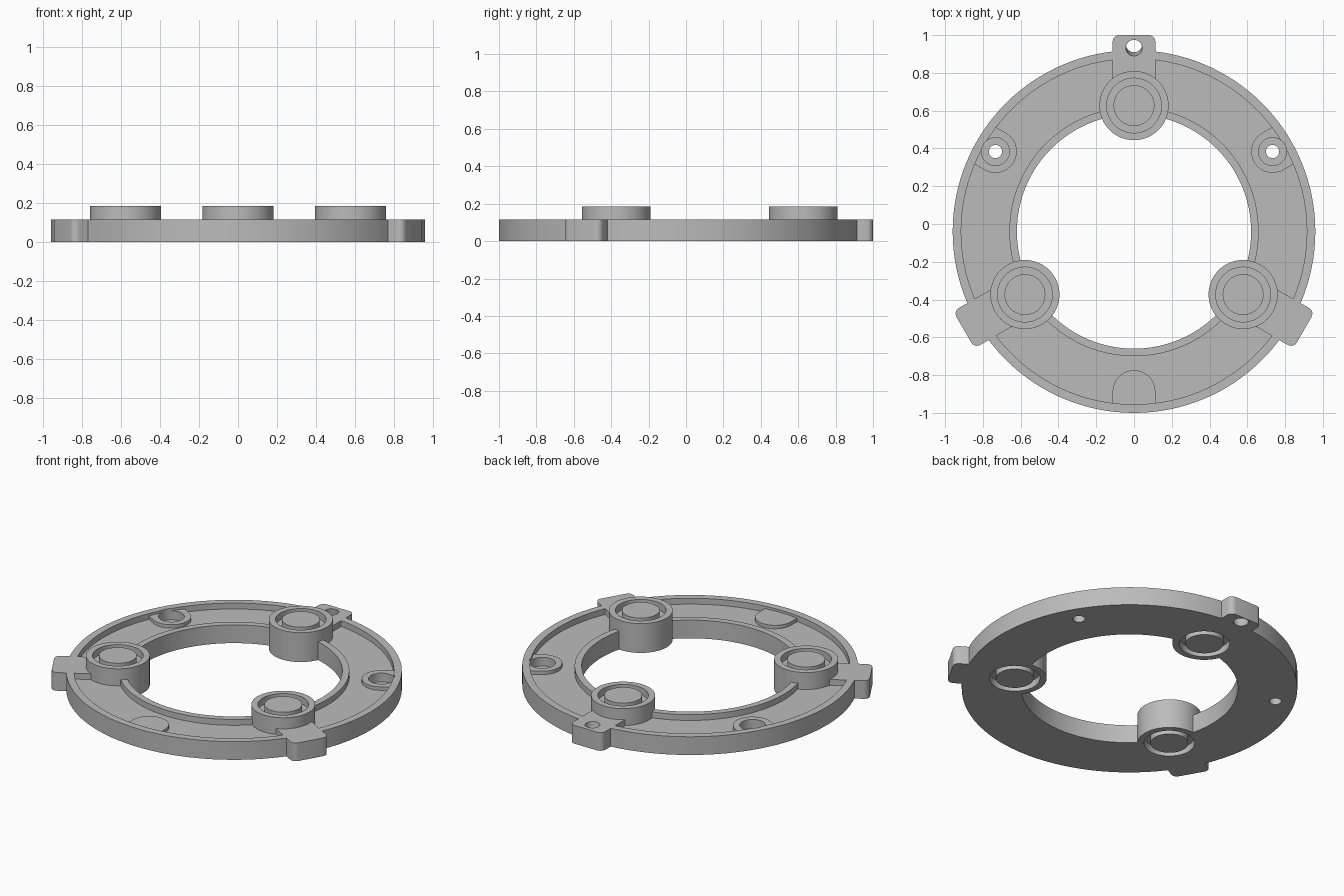
import bpy, bmesh
from math import sin, cos, pi, radians
from mathutils import Matrix, Vector

cube = bpy.data.objects.get("Cube")
if cube:
    bpy.data.objects.remove(cube, do_unlink=True)

CENTRE = Matrix.Translation((0, -0.04, 0))
RIM, FLOOR, PAD, BOSS = 0.115, 0.078, 0.1, 0.185   # heights
BOSS_R, HOLE_R, TAB_HALF = 0.667, 0.847, 0.113

grey = bpy.data.materials.new("plain grey")
grey.use_nodes = True
grey.diffuse_color = (0.5, 0.5, 0.5, 1)
grey.node_tree.nodes["Principled BSDF"].inputs["Base Color"].default_value = (0.5, 0.5, 0.5, 1)


def finish(name, bm, angle=0):
    """Turn a bmesh into an object, rotated about the ring's axis."""
    bm.transform(CENTRE @ Matrix.Rotation(radians(angle), 4, 'Z'))
    bmesh.ops.recalc_face_normals(bm, faces=bm.faces)
    mesh = bpy.data.meshes.new(name)
    bm.to_mesh(mesh)
    bm.free()
    mesh.materials.append(grey)
    obj = bpy.data.objects.new(name, mesh)
    bpy.context.collection.objects.link(obj)
    return obj


def lathe(name, profile, y=0, angle=0, steps=64):
    """Revolve a closed (radius, height) profile about a vertical axis."""
    bm = bmesh.new()
    rings = [[bm.verts.new((r * sin(2 * pi * i / steps), y + r * cos(2 * pi * i / steps), z))
              for r, z in profile] for i in range(steps)]
    n = len(profile)
    for i in range(steps):
        a, b = rings[i], rings[(i + 1) % steps]
        for j in range(n):
            k = (j + 1) % n
            bm.faces.new((a[j], a[k], b[k], b[j]))
    return finish(name, bm, angle)


def cylinder(name, r, y, z0, z1, angle=0, steps=48, lean=0):
    """Upright cylinder; lean shifts its lower end outwards."""
    bm = bmesh.new()
    bmesh.ops.create_cone(bm, cap_ends=True, segments=steps, radius1=r, radius2=r, depth=z1 - z0)
    for v in bm.verts:
        v.co += Vector((0, y, (z0 + z1) / 2))
        v.co.y += lean * (RIM - v.co.z) / RIM
    return finish(name, bm, angle)


def prism(name, outline, z0, z1, angle):
    bm = bmesh.new()
    face = bm.faces.new([bm.verts.new((x, y, z0)) for x, y in outline])
    out = bmesh.ops.extrude_face_region(bm, geom=[face])
    for v in out["geom"]:
        if isinstance(v, bmesh.types.BMVert):
            v.co.z = z1
    return finish(name, bm, angle)


def arc(cx, cy, r, start, end, n):
    return [(cx + r * cos(radians(start + (end - start) * i / n)),
             cy + r * sin(radians(start + (end - start) * i / n))) for i in range(n + 1)]


def combine(target, tool, operation):
    mod = target.modifiers.new(operation, 'BOOLEAN')
    mod.operation, mod.solver, mod.object = operation, 'EXACT', tool
    bpy.context.view_layer.objects.active = target
    bpy.ops.object.modifier_apply(modifier=mod.name)
    bpy.data.objects.remove(tool, do_unlink=True)


# Ring with a raised inner and outer lip
ring = lathe("mounting_ring", [(0.62, 0), (0.96, 0), (0.96, RIM), (0.915, RIM), (0.915, FLOOR),
                               (0.66, FLOOR), (0.66, RIM), (0.62, RIM)], steps=128)

# Outlines, pointing outwards along +y
corner = 0.035
tab = ([(-TAB_HALF, 0.7), (TAB_HALF, 0.7)]
       + arc(TAB_HALF - corner, 1.04 - corner, corner, 0, 90, 6)
       + arc(corner - TAB_HALF, 1.04 - corner, corner, 90, 180, 6))
pad = [(TAB_HALF, 0.935), (-TAB_HALF, 0.935)] + arc(0, HOLE_R, TAB_HALF, 180, 360, 24)

# Add tabs, round bosses and screw pads
for a in (0, 120, 240):
    combine(ring, prism("tab", tab, 0, RIM, a), 'UNION')
    combine(ring, cylinder("boss", 0.183, BOSS_R, 0, BOSS, a, 64), 'UNION')
    combine(ring, prism("screw_pad", pad, FLOOR - 0.03, PAD, a + 60), 'UNION')

# Cut ring grooves in the bosses, leaning tab holes and counterbored screw holes
for a in (0, 120, 240):
    for z0, z1 in ((0.14, 0.25), (-0.05, 0.045)):
        groove = [(0.108, z0), (0.145, z0), (0.145, z1), (0.108, z1)]
        combine(ring, lathe("groove", groove, BOSS_R, a), 'DIFFERENCE')
    combine(ring, cylinder("tab_hole", 0.043, 0.972, -0.05, 0.2, a, 32, 0.02), 'DIFFERENCE')
    combine(ring, cylinder("counterbore", 0.074, HOLE_R, 0.045, 0.2, a + 60), 'DIFFERENCE')
    combine(ring, cylinder("screw_hole", 0.035, HOLE_R, -0.05, 0.2, a + 60, 32), 'DIFFERENCE')

# Smooth the curved walls and keep the rims crisp
bpy.ops.object.select_all(action='DESELECT')
ring.select_set(True)
bpy.context.view_layer.objects.active = ring
bpy.ops.object.shade_smooth_by_angle(angle=radians(30))
